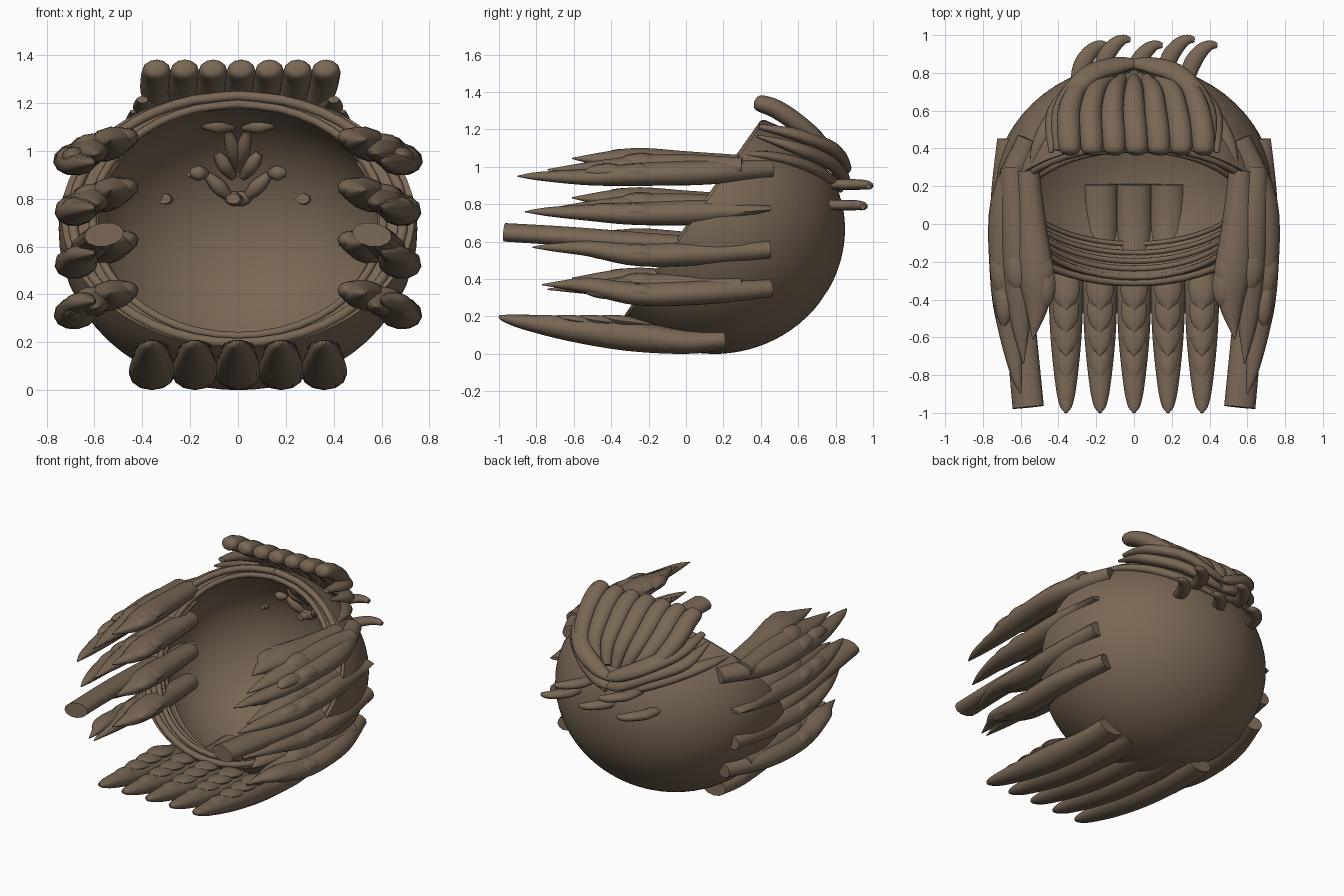
import bpy, bmesh, math
from mathutils import Vector

brown = bpy.data.materials.new("warm_brown")
brown.diffuse_color = (0.19, 0.135, 0.09, 1)


def finish(bm, name, angle=50):
    bmesh.ops.recalc_face_normals(bm, faces=bm.faces)
    me = bpy.data.meshes.new(name)
    bm.to_mesh(me)
    bm.free()
    me.materials.append(brown)
    ob = bpy.data.objects.new(name, me)
    bpy.context.collection.objects.link(ob)
    bpy.ops.object.select_all(action='DESELECT')
    ob.select_set(True)
    bpy.context.view_layer.objects.active = ob
    bpy.ops.object.shade_smooth_by_angle(angle=math.radians(angle))
    return ob


def spline(keys, steps=5):
    """Catmull-Rom through tuples (x, y, z, half_width, half_height)."""
    out = []
    n = len(keys)
    for i in range(n - 1):
        a, b, c, d = (keys[max(i - 1, 0)], keys[i], keys[i + 1], keys[min(i + 2, n - 1)])
        for k in range(steps):
            t = k / steps
            out.append([0.5 * (2 * q + (r - p) * t + (2 * p - 5 * q + 4 * r - s) * t * t
                               + (3 * q - p - 3 * r + s) * t ** 3)
                        for p, q, r, s in zip(a, b, c, d)])
    out.append(list(keys[-1]))
    return out


def loft(bm, keys, up=(0, 0, 1), roll=0, sides=12, steps=5):
    """Feather-like body: elliptical sections swept along a smooth path."""
    pts = spline(keys, steps)
    rings = []
    for i, p in enumerate(pts):
        t = Vector(pts[min(i + 1, len(pts) - 1)][:3]) - Vector(pts[max(i - 1, 0)][:3])
        t.normalize()
        side = t.cross(Vector(up)).normalized()
        top = side.cross(t)
        w, h = max(p[3], 0.003), max(p[4], 0.003)
        ring = []
        for k in range(sides):
            a = 2 * math.pi * k / sides + 0.001
            u, v = w * math.cos(a), h * math.sin(a)
            u, v = (u * math.cos(roll) - v * math.sin(roll), u * math.sin(roll) + v * math.cos(roll))
            ring.append(bm.verts.new(Vector(p[:3]) + side * u + top * v))
        rings.append(ring)
    bridge(bm, rings)
    bm.faces.new(rings[0])
    bm.faces.new(rings[-1])


def bridge(bm, rings):
    for a, b in zip(rings, rings[1:]):
        n = len(a)
        for k in range(n):
            bm.faces.new((a[k], a[(k + 1) % n], b[(k + 1) % n], b[k]))


# Bowl: tilted, slightly squashed sphere section with an opening at the front
AXIS, SIDE, UP = Vector((0, 0.84, -0.543)), Vector((1, 0, 0)), Vector((0, 0.543, 0.84))
OPEN = math.radians(100)


def bowl_point(theta, t, k=1.0):
    d = AXIS * math.cos(theta) + (SIDE * math.cos(t) + UP * math.sin(t)) * math.sin(theta)
    return Vector((0.75 * k * d.x, 0.15 + 0.7 * k * d.y,
                   0.67 + (0.63 if d.z > 0 else 0.67) * k * d.z))


def side_lip(t):
    """Extra inward thickness of the rim on its left and right."""
    return 0.09 * math.cos(t) ** 2


bm = bmesh.new()
N, ROWS = 64, 24
profile = [(i / ROWS, 1.0, 0) for i in range(1, ROWS + 1)]
profile += [(i / ROWS, 0.925 - 0.045 * (i / ROWS) ** 5, (i / ROWS) ** 4) for i in range(ROWS, 0, -1)]
rings = []
for f, k, lip in profile:
    ts = [2 * math.pi * j / N for j in range(N)]
    rings.append([bm.verts.new(bowl_point(OPEN * f, t, k - lip * side_lip(t))) for t in ts])
bridge(bm, rings)
bm.faces.new(rings[0])
bm.faces.new(rings[-1])
finish(bm, "bowl_shell", 40)

# Strands laid around the rim and the lower inner wall
bm = bmesh.new()
for deg, k, r, t0, t1 in ((100, 0.965, 0.022, -270, 90), (100, 0.905, 0.018, -270, 90),
                          (96, 0.88, 0.016, -215, 35), (91, 0.888, 0.015, -165, -15),
                          (86, 0.895, 0.014, -160, -20), (81, 0.90, 0.013, -155, -25)):
    keys = []
    for j in range(25):
        t = math.radians(t0 + (t1 - t0) * j / 24)
        p = bowl_point(math.radians(deg), t, k - side_lip(t) * (deg / 100) ** 4 * (0.3 if k > 0.95 else 0.9))
        keys.append((*p, r, r))
    loft(bm, keys, up=AXIS, sides=8, steps=2)
finish(bm, "rim_strands")

# Bottom row of five long feathers with overlapping scales
bm = bmesh.new()
for i in range(-2, 3):
    x = 0.18 * i
    loft(bm, [(x, 0.21, 0.075, 0.09, 0.055), (x, 0.0, 0.065, 0.095, 0.065),
              (x, -0.3, 0.095, 0.094, 0.08), (x, -0.6, 0.13, 0.082, 0.066),
              (x, -0.85, 0.168, 0.056, 0.042), (x, -0.96, 0.188, 0.034, 0.022),
              (x, -1.0, 0.2, 0.006, 0.008)])
    for y, w in ((-0.31, 0.07), (-0.43, 0.066), (-0.55, 0.062), (-0.68, 0.054)):
        z = 0.19
        loft(bm, [(x, y + 0.12, z - 0.035, 0.03, 0.01), (x, y, z - 0.018, w, 0.03),
                  (x, y - 0.09, z - 0.004, w * 0.85, 0.025), (x, y - 0.15, z + 0.012, 0.004, 0.004)],
             sides=10, steps=4)
finish(bm, "bottom_feathers")

# Four feather clusters on each side: height, tip height, tip y, base x
ROWSPEC = ((1.00, 0.95, -0.90, 0.56), (0.79, 0.76, -0.86, 0.665),
           (0.57, 0.57, -0.82, 0.665), (0.36, 0.37, -0.77, 0.60))
for s, label in ((1, "right"), (-1, "left")):
    for n, (z, zt, yt, xb) in enumerate(ROWSPEC):
        bm = bmesh.new()
        tilt = 0.15 * s
        base = 0.012 if n == 1 else 0.048

        def feather(keys, **kw):
            loft(bm, [(s * k[0], *k[1:]) for k in keys], roll=tilt, **kw)

        # outer long feather
        feather([(xb, 0.45, z - 0.01, 0.06, base), (0.675, 0.12, z - 0.03, 0.085, 0.065),
                 (0.675, -0.25, z - 0.04, 0.09, 0.062), (0.66, -0.52, zt - 0.005, 0.068, 0.044),
                 (0.625, yt + 0.12, zt, 0.034, 0.024), (0.60, yt, zt, 0.003, 0.003)])
        # inner feather
        feather([(0.565, 0.28, z + 0.01, 0.065, 0.055), (0.55, 0.0, z + 0.02, 0.085, 0.064),
                 (0.525, -0.25, z + 0.04, 0.098, 0.062), (0.515, -0.43, z + 0.04, 0.065, 0.042),
                 (0.535, -0.61, z + 0.045, 0.003, 0.003)])
        # middle feather, blunt on the third row
        if n == 2:
            feather([(0.65, 0.3, z - 0.01, 0.06, 0.05), (0.62, -0.3, z + 0.03, 0.08, 0.055),
                     (0.59, -0.65, z + 0.06, 0.082, 0.052), (0.56, -0.97, 0.65, 0.084, 0.05)])
        else:
            feather([(0.65, 0.3, z, 0.06, 0.05), (0.62, -0.1, z + 0.005, 0.085, 0.065),
                     (0.605, -0.45, z - 0.005, 0.065, 0.042), (0.585, -0.74, z - 0.015, 0.003, 0.003)])
        # overlapping scales on the inner and outer flanks
        for x, y, dz, w in ((0.535, -0.13, 0.058, 0.075), (0.505, -0.21, 0.06, 0.075),
                            (0.48, -0.29, 0.058, 0.062), (0.62, -0.2, 0.035, 0.07),
                            (0.71, -0.22, -0.02, 0.055), (0.69, -0.38, -0.02, 0.05)):
            feather([(x + 0.015, y + 0.12, z + dz - 0.03, 0.03, 0.012), (x, y, z + dz - 0.008, w, 0.042),
                     (x - 0.005, y - 0.1, z + dz - 0.004, w * 0.85, 0.036),
                     (x, y - 0.16, z + dz - 0.008, 0.014, 0.01)], sides=10, steps=4)
        finish(bm, f"{label}_feather_cluster_{n + 1}")

# Fan of seven round-ended plumes on the upper back
bm = bmesh.new()
for i in range(-3, 4):
    x = 0.118 * i
    loft(bm, [(x + 0.015, 0.366, 1.35, 0.012, 0.01), (x + 0.015, 0.388, 1.342, 0.054, 0.042),
              (x + 0.01, 0.48, 1.31, 0.062, 0.05),
              (x * 0.97, 0.6, 1.23, 0.06, 0.05), (x * 0.84, 0.71, 1.13, 0.05, 0.045),
              (x * 0.55, 0.77, 1.02, 0.03, 0.03)], up=(0, 0.5, 0.86))
finish(bm, "back_fan", 70)

# Sweeping strands that meet in a V below the fan, lying close to the bowl
bm = bmesh.new()
for s in (-1, 1):
    for keys in (((0.40, 0.39, 1.215, 0.02), (0.38, 0.60, 1.17, 0.045), (0.25, 0.78, 1.10, 0.048),
                  (0.09, 0.84, 1.02, 0.042), (-0.02, 0.85, 0.98, 0.02)),
                 ((0.44, 0.38, 1.165, 0.01), (0.41, 0.59, 1.10, 0.045), (0.24, 0.76, 1.03, 0.05),
                  (0.08, 0.835, 0.95, 0.042), (-0.02, 0.84, 0.92, 0.02)),
                 ((0.54, 0.30, 1.07, 0.01), (0.50, 0.44, 1.06, 0.03), (0.39, 0.61, 1.02, 0.04),
                  (0.21, 0.75, 0.95, 0.04), (0.03, 0.82, 0.88, 0.02))):
        loft(bm, [(s * x, y, z, r * 1.2, r * 0.75) for x, y, z, r in keys], up=(0, 0.6, 0.8))
finish(bm, "crest_strands")

# Five curled hooks poking out of the back
bm = bmesh.new()
for x, z in ((-0.29, 0.80), (-0.17, 0.91), (0, 0.80), (0.17, 0.91), (0.29, 0.80)):
    y = 0.03 if z > 0.85 else 0
    loft(bm, [(x - 0.02, 0.70, z, 0.03, 0.022), (x + 0.01, 0.83 + y, z - 0.005, 0.045, 0.029),
              (x + 0.06, 0.91 + y, z - 0.005, 0.04, 0.027), (x + 0.11, 0.945 + y, z - 0.01, 0.028, 0.022),
              (x + 0.15, 0.945 + y, z - 0.015, 0.014, 0.014)])
finish(bm, "back_hooks")

# Small plume roots showing on the inner back wall
bm = bmesh.new()
for s in (-1, 1):
    for x0, z0, x1, z1 in ((-0.02, 0.80, 0.05, 0.80), (0.03, 0.80, 0.13, 0.90), (0.02, 0.89, 0.09, 0.99),
                           (0.13, 0.905, 0.20, 0.91), (0.0, 0.92, 0.04, 1.08), (0.02, 1.10, 0.15, 1.11)):
        y0, y1 = (0.15 + 0.64 * math.sqrt(1 - (x / 0.69) ** 2 - ((z - 0.67) / 0.58) ** 2)
                  for x, z in ((x0, z0), (x1, z1)))
        xm, ym, zm = (x0 + x1) / 2, (y0 + y1) / 2, (z0 + z1) / 2
        loft(bm, [(s * x0, y0, z0, 0.016, 0.016), (s * xm, ym - 0.01, zm, 0.032, 0.028),
                  (s * x1, y1, z1, 0.016, 0.016)], up=(0, 1, 0), sides=8, steps=4)
finish(bm, "inner_plume_roots")
